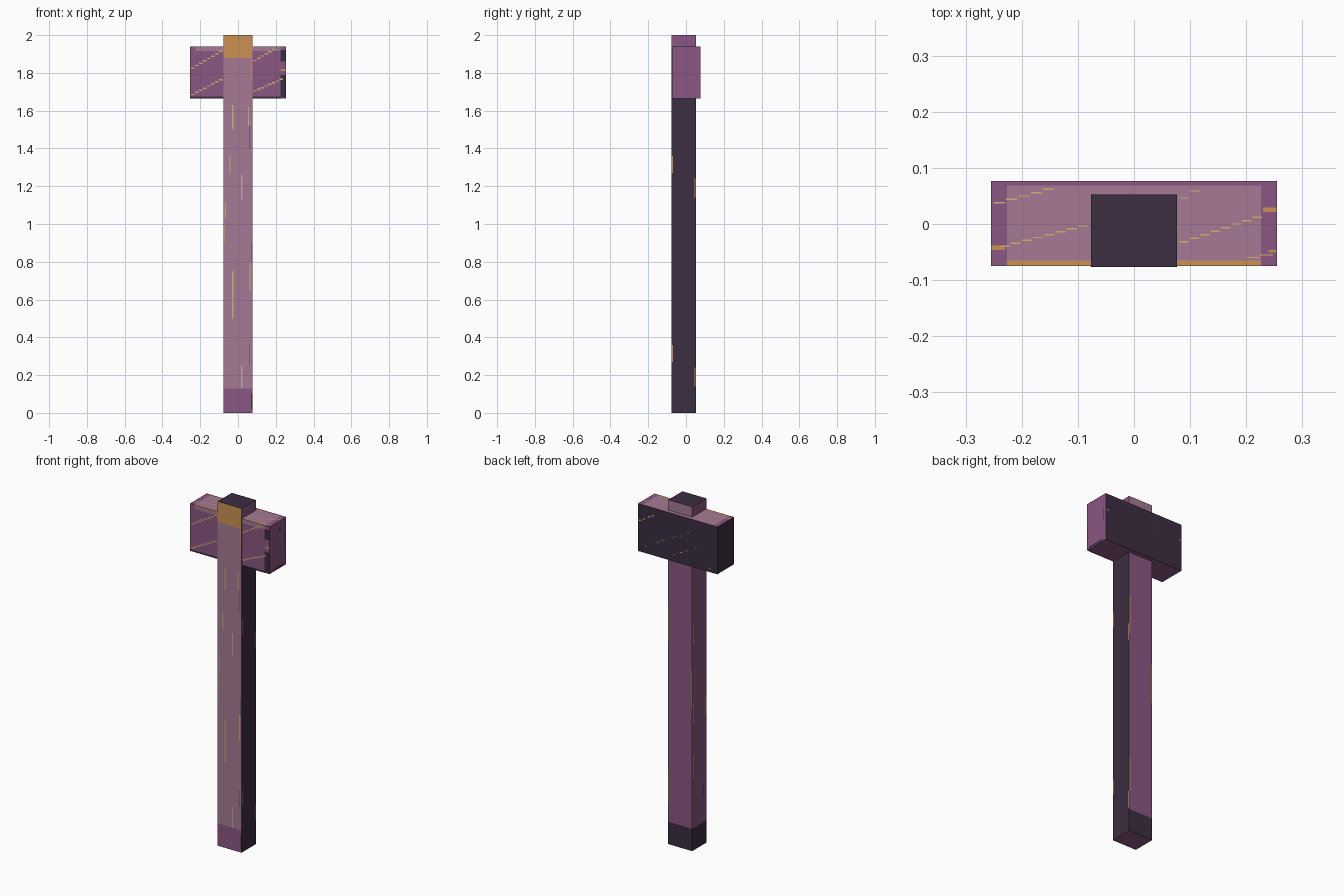
import bpy, bmesh
from mathutils import Vector

if "Cube" in bpy.data.objects:
    bpy.data.objects.remove(bpy.data.objects["Cube"])


def lin(c):
    c /= 255
    return c / 12.92 if c <= 0.04045 else ((c + 0.055) / 1.055) ** 2.4


PALETTE = [("dark plum", 60, 46, 66), ("purple", 138, 87, 130), ("mauve", 165, 122, 148),
           ("orange", 203, 145, 84), ("yellow", 208, 178, 108), ("pale pink", 200, 165, 185)]
DARK, PURPLE, MAUVE, ORANGE, YELLOW, PALE = range(6)
MATS = []
for name, r, g, b in PALETTE:
    m = bpy.data.materials.new(name)
    m.diffuse_color = (lin(r), lin(g), lin(b), 1)
    m.use_nodes = True
    m.node_tree.nodes["Principled BSDF"].inputs["Base Color"].default_value = m.diffuse_color
    MATS.append(m)


def finish(name, bm):
    me = bpy.data.meshes.new(name)
    bm.to_mesh(me)
    bm.free()
    for m in MATS:
        me.materials.append(m)
    ob = bpy.data.objects.new(name, me)
    bpy.context.collection.objects.link(ob)


def block(name, lo, hi, cuts, rule):
    """Box split by planes (axis, position), each face coloured by rule(centre, normal)."""
    bm = bmesh.new()
    bmesh.ops.create_cube(bm, size=1)
    for v in bm.verts:
        v.co = Vector([lo[i] if v.co[i] < 0 else hi[i] for i in range(3)])
    for axis, pos in cuts:
        co, no = Vector(), Vector()
        co[axis], no[axis] = pos, 1
        bmesh.ops.bisect_plane(bm, geom=bm.verts[:] + bm.edges[:] + bm.faces[:],
                               plane_co=co, plane_no=no)
    bm.normal_update()
    for f in bm.faces:
        f.material_index = rule(f.calc_center_median(), f.normal)
    finish(name, bm)


def patches(name, axis, pos, rects):
    """Painted rectangles (u0, v0, u1, v1, colour) just off the plane axis = pos."""
    bm = bmesh.new()
    ua, va = [i for i in range(3) if i != axis]
    sign = 1 if pos > 0 else -1
    for u0, v0, u1, v1, mat in rects:
        vs = []
        for u, v in ((u0, v0), (u1, v0), (u1, v1), (u0, v1)):
            p = Vector()
            p[axis], p[ua], p[va] = pos + sign * 0.001, u, v
            vs.append(bm.verts.new(p))
        f = bm.faces.new(vs)
        f.normal_update()
        if f.normal[axis] * sign < 0:
            f.normal_flip()
        f.material_index = mat
    finish(name, bm)


def dashes(u0, v0, u1, v1, half):
    """Stepped diagonal scratch made of short dashes."""
    n = max(2, round(abs(u1 - u0) / 0.02))
    du, dv = (u1 - u0) / n, (v1 - v0) / n
    return [(u0 + i * du, v0 + (i + 0.5) * dv - half, u0 + (i + 0.9) * du,
             v0 + (i + 0.5) * dv + half, YELLOW) for i in range(n)]


# Handle
HX, Y0, HY = 0.077, -0.077, 0.053


def handle_rule(c, n):
    if n.z > 0.5:
        return DARK
    if n.z < -0.5:
        return PURPLE
    if n.y < -0.5:
        return PURPLE if c.z < 0.13 else ORANGE if c.z > 1.88 else MAUVE
    if n.x > 0.5:
        return PURPLE if c.z > 1.94 else DARK
    if c.z < 0.13:
        return DARK
    return MAUVE if c.z > 1.94 and n.y > 0.5 else PURPLE


block("handle", (-HX, Y0, 0), (HX, HY, 2), [(2, 0.13), (2, 1.88), (2, 1.94)], handle_rule)

# Head block
BX, BY, Z0, Z1 = 0.255, 0.077, 1.665, 1.94


def head_rule(c, n):
    if n.z > 0.5:
        if abs(c.x) > 0.226:
            return PURPLE
        return ORANGE if c.y < -0.065 else PURPLE if c.y > 0.069 else MAUVE
    if n.y > 0.5 or n.x < -0.5:
        return DARK
    if n.y < -0.5 and c.z > 1.915 and abs(c.x) < 0.226:
        return MAUVE
    return PURPLE


block("head", (-BX, Y0 + 0.002, Z0), (BX, BY, Z1),
      [(0, -0.226), (0, 0.226), (1, -0.065), (1, 0.069), (2, 1.915)], head_rule)

# Wood grain on the handle: (centre, bottom, top, colour)
GRAIN = {
    "front": (1, Y0, [(-0.028, 1.5, 1.63, YELLOW), (0.056, 1.52, 1.62, YELLOW),
                      (-0.043, 1.27, 1.36, YELLOW), (-0.066, 1.03, 1.11, YELLOW),
                      (-0.073, 0.9, 1.0, ORANGE), (-0.028, 0.5, 0.75, YELLOW),
                      (0.063, 0.65, 0.8, YELLOW), (0.02, 1.13, 1.26, PALE),
                      (0.02, 0.13, 0.25, PALE), (0.062, 1.4, 1.52, PURPLE),
                      (0.06, 0.26, 0.36, PURPLE), (0.072, 1.76, 1.92, ORANGE),
                      (0.072, 0.8, 0.9, PURPLE), (0.073, 0.02, 0.1, DARK)]),
    "right": (0, HX, [(-0.073, 1.27, 1.36, ORANGE), (-0.073, 0.27, 0.36, ORANGE),
                      (0.048, 1.14, 1.24, ORANGE), (0.048, 0.14, 0.24, ORANGE)]),
    "back": (1, HY, [(0.073, 1.18, 1.4, ORANGE), (0.073, 0.24, 0.44, ORANGE),
                     (-0.073, 0.82, 1.05, ORANGE)]),
    "left": (0, -HX, [(0.045, 1.2, 1.32, YELLOW), (0.045, 0.42, 0.56, YELLOW),
                      (0.045, 0.74, 0.86, PALE), (-0.072, 0.75, 0.85, YELLOW),
                      (-0.05, 0.28, 0.36, DARK)]),
}
for side, (axis, pos, rows) in GRAIN.items():
    patches("handle_grain_" + side, axis, pos,
            [(u - 0.003, a, u + 0.003, b, m) for u, a, b, m in rows])

# Scratches on the head
front = [(-0.25, 1.82, -0.08, 1.92), (-0.25, 1.68, -0.08, 1.77),
         (0.08, 1.86, 0.2, 1.93), (0.08, 1.7, 0.24, 1.77)]
back = [(0.25, 1.84, 0.15, 1.9), (0.24, 1.69, -0.12, 1.88),
        (0.03, 1.7, -0.25, 1.85), (-0.2, 1.68, -0.25, 1.71)]
top = [(-0.25, 0.035, -0.14, 0.065), (-0.24, -0.042, -0.08, -0.001),
       (0.08, 0.04, 0.12, 0.065), (0.08, -0.035, 0.23, 0.015), (0.2, -0.062, 0.25, -0.053)]
for side, axis, pos, lines, half in (("front", 1, Y0 + 0.002, front, 0.0035),
                                     ("back", 1, BY - 0.001, back, 0.004),
                                     ("top", 2, Z1, top, 0.0012)):
    patches("head_scratches_" + side, axis, pos, [d for s in lines for d in dashes(*s, half)])

# Worn corners and chips on the head
patches("head_chips_front", 1, Y0 + 0.002,
        [(0.225, 1.86, 0.255, 1.92, DARK), (0.225, 1.67, 0.255, 1.79, DARK),
         (-0.255, 1.665, 0.225, 1.675, DARK), (0.228, 1.81, 0.255, 1.82, ORANGE)])
patches("head_chips_top", 2, Z1,
        [(0.23, 0.021, 0.255, 0.029, ORANGE), (-0.255, -0.046, -0.23, -0.038, ORANGE),
         (0.24, -0.051, 0.255, -0.046, ORANGE)])
patches("head_chips_right", 0, BX - 0.001,
        [(-0.073, 1.7, -0.068, 1.8, DARK), (-0.06, 1.67, 0.05, 1.68, DARK),
         (0.058, 1.78, 0.064, 1.87, DARK), (0.01, 1.88, 0.025, 1.9, DARK)])
